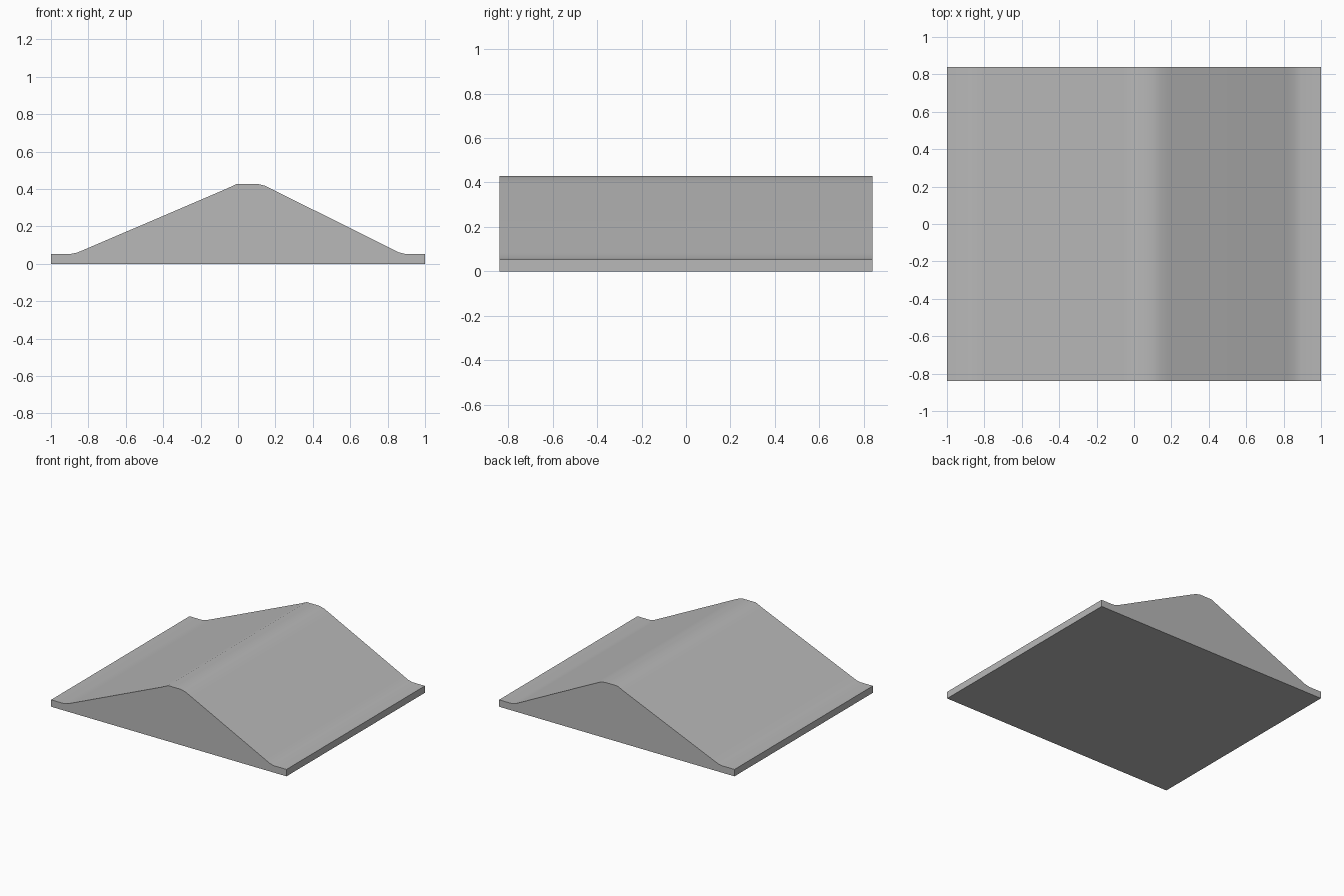
import bpy
import bmesh
import math

cube = bpy.data.objects.get("Cube")
if cube:
    bpy.data.objects.remove(cube, do_unlink=True)

HALF_DEPTH = 0.84

# Plain grey material
grey = bpy.data.materials.new("plain_grey")
grey.use_nodes = True
colour = (0.48, 0.48, 0.48, 1.0)
grey.diffuse_color = colour
bsdf = next(n for n in grey.node_tree.nodes if n.type == 'BSDF_PRINCIPLED')
bsdf.inputs["Base Color"].default_value = colour

# Ridge cross-section: flat lips, straight slopes, eased bends
profile = [
    (-1, 0), (-1, 0.053), (-0.895, 0.053), (-0.86, 0.06), (-0.81, 0.081),
    (-0.06, 0.402), (-0.005, 0.428), (0.1, 0.428), (0.14, 0.419),
    (0.19, 0.395), (0.82, 0.081), (0.86, 0.061), (0.895, 0.053),
    (1, 0.053), (1, 0),
]

# Extrude the section from front to back
bm = bmesh.new()
section = bm.faces.new([bm.verts.new((x, -HALF_DEPTH, z)) for x, z in profile])
extruded = bmesh.ops.extrude_face_region(bm, geom=[section], use_keep_orig=True)
moved = [v for v in extruded["geom"] if isinstance(v, bmesh.types.BMVert)]
bmesh.ops.translate(bm, verts=moved, vec=(0, 2 * HALF_DEPTH, 0))
bmesh.ops.recalc_face_normals(bm, faces=bm.faces)

mesh = bpy.data.meshes.new("ridge_block")
bm.to_mesh(mesh)
bm.free()
mesh.materials.append(grey)
ridge = bpy.data.objects.new("ridge_block", mesh)
bpy.context.collection.objects.link(ridge)

# Smooth the bends, keep the outer edges sharp
bpy.ops.object.select_all(action='DESELECT')
ridge.select_set(True)
bpy.context.view_layer.objects.active = ridge
bpy.ops.object.shade_smooth_by_angle(angle=math.radians(35))
